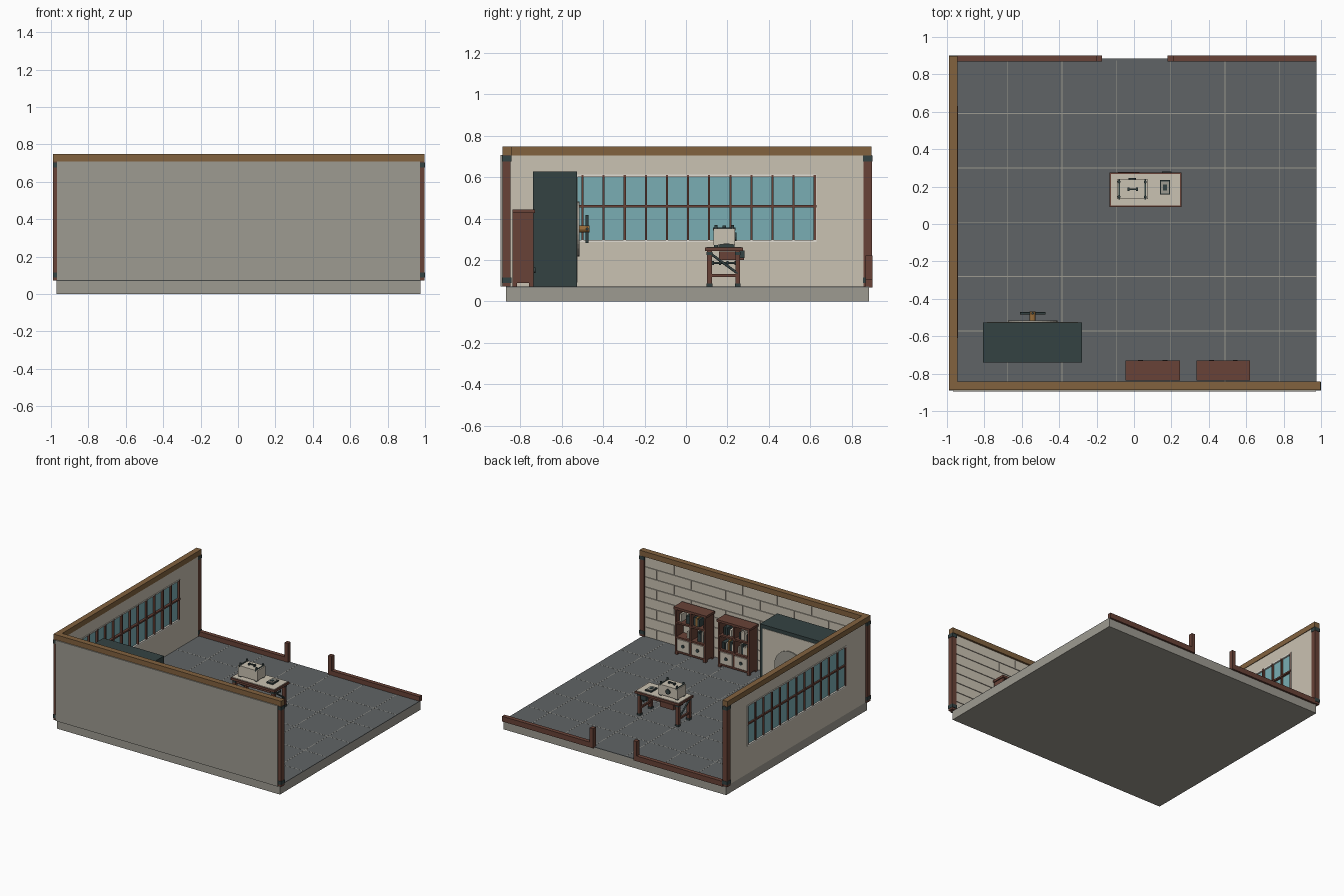
import bpy, bmesh, math, random
from mathutils import Matrix, Vector

if "Cube" in bpy.data.objects:
    bpy.data.objects.remove(bpy.data.objects["Cube"])

random.seed(4)


def material(name, rgb):
    m = bpy.data.materials.new(name)
    lin = [(c / 255 / 12.92) if c < 11 else ((c / 255 + 0.055) / 1.055) ** 2.4 for c in rgb]
    m.diffuse_color = (*lin, 1)
    m.use_nodes = True
    m.node_tree.nodes["Principled BSDF"].inputs["Base Color"].default_value = m.diffuse_color
    return m


CONCRETE = material("concrete grey", (158, 155, 145))
CREAM = material("cream", (202, 194, 178))
SLATE = material("slate floor", (96, 100, 102))
BROWN = material("red brown wood", (104, 66, 55))
OAK = material("oak beam", (130, 98, 63))
IRON = material("dark iron", (52, 66, 66))
GLASS = material("teal glass", (122, 174, 180))
WHITE = material("white trim", (226, 222, 212))
BRASS = material("brass", (150, 108, 58))


def finish(name, bm, mat):
    me = bpy.data.meshes.new(name)
    bm.to_mesh(me)
    bm.free()
    me.materials.append(mat)
    ob = bpy.data.objects.new(name, me)
    bpy.context.collection.objects.link(ob)
    return ob


def boxes(name, mat, *spans):
    """One object made of boxes, each given as x0, x1, y0, y1, z0, z1."""
    bm = bmesh.new()
    for x0, x1, y0, y1, z0, z1 in spans:
        m = Matrix.Translation(((x0 + x1) / 2, (y0 + y1) / 2, (z0 + z1) / 2))
        bmesh.ops.create_cube(bm, size=1, matrix=m @ Matrix.Diagonal((x1 - x0, y1 - y0, z1 - z0, 1)))
    return finish(name, bm, mat)


def rods(name, mat, r, *ends, sides=12):
    """One object made of round rods between pairs of points."""
    bm = bmesh.new()
    for a, b in ends:
        a, b = Vector(a), Vector(b)
        rot = (b - a).to_track_quat('Z', 'Y').to_matrix().to_4x4()
        bmesh.ops.create_cone(bm, cap_ends=True, segments=sides, radius1=r, radius2=r,
                              depth=(b - a).length, matrix=Matrix.Translation((a + b) / 2) @ rot)
    return finish(name, bm, mat)


F = 0.072  # floor height

# Base slab, floor and tile joints
boxes("slab", CONCRETE, (-0.97, 0.975, -0.87, 0.885, 0, F - 0.004))
boxes("floor", SLATE, (-0.97, 0.975, -0.87, 0.885, F - 0.004, F))
joints = [(x - 0.002, x + 0.002, -0.86, 0.875, F - 0.002, F + 0.0006)
          for x in (-0.966 + 0.2905 * i for i in range(1, 7))]
joints += [(-0.95, 0.975, y - 0.002, y + 0.002, F - 0.002, F + 0.0006)
           for y in (-0.862 + 0.2905 * i for i in range(1, 6))]
boxes("floor_joints", CONCRETE, *joints)

# Front wall with running-bond tiles inside
boxes("front_wall", CONCRETE, (-0.967, 0.972, -0.895, -0.858, F, 0.708))
tiles, rows = [], 8
h = (0.705 - F) / rows
for r in range(rows):
    x = -0.95 - (0.15 if r % 2 else 0)
    while x < 0.955:
        a, b = max(x, -0.95), min(x + 0.3, 0.955)
        tiles.append((a + 0.002, b - 0.002, -0.859, -0.852, F + r * h + 0.003, F + (r + 1) * h - 0.003))
        x += 0.3
boxes("wall_tiles", CREAM, *tiles)

# Left wall around the long window
Y0, Y1, Z0, Z1 = -0.61, 0.63, 0.287, 0.612
X0, X1 = -0.975, -0.95
boxes("left_wall", CREAM,
      (X0, X1, -0.86, Y0, F, 0.708), (X0, X1, Y1, 0.87, F, 0.708),
      (X0, X1, Y0, Y1, F, Z0), (X0, X1, Y0, Y1, Z1, 0.708))
boxes("window_glass", GLASS, (-0.965, -0.96, Y0, Y1, Z0, Z1))
t = 0.01
boxes("window_frame", WHITE,
      (X0 - 0.003, X1 + 0.003, Y0, Y1, Z0, Z0 + t), (X0 - 0.003, X1 + 0.003, Y0, Y1, Z1 - t, Z1),
      (X0 - 0.003, X1 + 0.003, Y0, Y0 + t / 2, Z0, Z1), (X0 - 0.003, X1 + 0.003, Y1 - t / 2, Y1, Z0, Z1))
bars = [(X0 - 0.001, X1 + 0.006, y - 0.005, y + 0.005, Z0 + t, Z1 - 0.002)
        for y in (0.622 - 0.102 * i for i in range(13))]
boxes("window_bars", BROWN, *bars, (X0 - 0.002, X1 + 0.008, Y0, Y1, 0.453, 0.465))

# Corner posts with iron collars, and top beams
posts, collars = [], []
for x, y in ((-0.968, -0.867), (-0.968, 0.878), (0.978, -0.867)):
    posts.append((x - 0.02, x + 0.02, y - 0.02, y + 0.02, F, 0.708))
    for z in (0.088, 0.676):
        collars.append((x - 0.022, x + 0.022, y - 0.023, y + 0.023, z, z + 0.028))
boxes("corner_posts", BROWN, *posts)
boxes("post_collars", IRON, *collars)
boxes("front_beam", OAK, (-0.99, 0.997, -0.887, -0.842, 0.706, 0.748))
boxes("left_beam", OAK, (-0.99, -0.945, -0.842, 0.897, 0.706, 0.748))

# Low back sill with a door gap
boxes("back_sill", BROWN, (-0.95, -0.17, 0.868, 0.9, F - 0.005, 0.108), (0.18, 0.975, 0.868, 0.9, F - 0.005, 0.108))
boxes("door_stubs", BROWN, (-0.2, -0.17, 0.868, 0.9, F, 0.222), (0.18, 0.21, 0.868, 0.9, F, 0.222))

# Vault with a round door plate and turning handle
VX, VZ = -0.542, 0.35
boxes("vault_body", IRON, (-0.807, -0.278, -0.74, -0.526, F, 0.628))
boxes("vault_front", CREAM, (-0.785, -0.3, -0.53, -0.523, F + 0.02, 0.6))
rods("vault_door", CONCRETE, 0.132, ((VX, -0.53, VZ), (VX, -0.515, VZ)), sides=32)
rods("vault_hub", BRASS, 0.016, ((VX, -0.52, VZ), (VX, -0.467, VZ)))
rods("vault_handle", IRON, 0.007, ((VX - 0.068, -0.478, VZ), (VX + 0.068, -0.478, VZ)),
     ((VX, -0.478, VZ - 0.068), (VX, -0.478, VZ + 0.068)))


# Two bookcases with open shelves above and drawers below
def bookcase(n, x0, x1):
    yb, yf, top, w = -0.838, -0.736, 0.445, 0.014
    xm = (x0 + x1) / 2
    a, b = x0 + 0.008, x1 - 0.008
    case = [(x0, x1, yb, yf + 0.006, top - 0.018, top), (a, b, yb, yb + 0.01, 0.09, top - 0.01)]
    case += [(x - w / 2, x + w / 2, yb, yf, 0.09, top - 0.01) for x in (a + w / 2, xm, b - w / 2)]
    case += [(a, b, yb, yf, z, z + 0.013) for z in (0.088, 0.2, 0.315)]
    case += [(x, x + 0.022, y, y + 0.022, F, 0.09) for x in (a, b - 0.022) for y in (yb, yf - 0.022)]
    boxes(f"bookcase_{n}", BROWN, *case)
    cells = [(a + w, xm - w / 2), (xm + w / 2, b - w)]
    boxes(f"bookcase_lining_{n}", CREAM, *[(l, r, yb + 0.009, yb + 0.016, 0.2, top - 0.018) for l, r in cells])
    boxes(f"drawers_{n}", CREAM, *[(l + 0.004, r - 0.004, yb + 0.02, yf + 0.002, 0.105, 0.196) for l, r in cells])
    rods(f"drawer_knobs_{n}", IRON, 0.013,
         *[(((l + r) / 2, yf, 0.15), ((l + r) / 2, yf + 0.008, 0.15)) for l, r in cells])
    books = {IRON: [], CREAM: [], BRASS: []}
    for l, r in cells:
        for z in (0.213, 0.328):
            x = l + 0.004
            while x < r - 0.022:
                width = random.uniform(0.012, 0.02)
                if random.random() < 0.75:
                    books[random.choice((IRON, IRON, CREAM, BRASS))].append(
                        (x, x + width, yb + 0.02, yf - 0.02, z, z + random.uniform(0.05, 0.082)))
                x += width + 0.002
    for mat, spans in books.items():
        if spans:
            boxes(f"{mat.name.replace(' ', '_')}_books_{n}", mat, *spans)


bookcase(1, -0.045, 0.245)
bookcase(2, 0.335, 0.62)

# Workbench
bx0, bx1, by0, by1 = -0.13, 0.255, 0.092, 0.275
boxes("bench_top", BROWN, (bx0, bx1, by0, by1, 0.243, 0.26))
boxes("bench_surface", CREAM, (bx0 + 0.008, bx1 - 0.008, by0 + 0.007, by1 - 0.007, 0.258, 0.264))
legs, feet, cuffs = [], [], []
for x in (-0.105, 0.23):
    for y in (0.113, 0.25):
        legs.append((x - 0.012, x + 0.012, y - 0.012, y + 0.012, F, 0.245))
        feet.append((x - 0.014, x + 0.014, y - 0.014, y + 0.014, F, 0.086))
        cuffs.append((x - 0.014, x + 0.014, y - 0.014, y + 0.014, 0.225, 0.238))
boxes("bench_legs", BROWN, *legs)
boxes("bench_feet", IRON, *feet, *cuffs)
boxes("bench_rails", BROWN, *[(x - 0.007, x + 0.007, 0.113, 0.25, 0.118, 0.132) for x in (-0.105, 0.23)],
      (-0.105, 0.23, 0.106, 0.12, 0.222, 0.243), (-0.105, 0.23, 0.243, 0.257, 0.222, 0.243))
rods("bench_braces", IRON, 0.006, *[((x, 0.113, 0.235), (x, 0.25, 0.135)) for x in (-0.112, 0.237)])
boxes("bench_drawer", BROWN, (-0.085, 0.03, 0.16, 0.279, 0.2, 0.242))
boxes("bench_vise", IRON, (0.15, 0.2, 0.255, 0.282, 0.21, 0.246))
rods("hanging_bar", IRON, 0.005, ((0.2, 0.13, 0.185), (0.2, 0.24, 0.185)),
     *[((0.2, y, 0.175), (0.2, y, 0.195)) for y in (0.13, 0.165, 0.2, 0.24)])

# Strongbox on the bench with straps, studs and a grip
boxes("strongbox", CREAM, (-0.092, 0.075, 0.133, 0.237, 0.272, 0.352))
straps, studs = [], []
for x in (-0.08, 0.06):
    straps.append((x - 0.004, x + 0.004, 0.13, 0.24, 0.343, 0.356))
    for y in (0.145, 0.225):
        straps.append((x - 0.01, x + 0.01, y - 0.01, y + 0.01, 0.262, 0.274))
        studs.append(((x, y, 0.35), (x, y, 0.37)))
boxes("strongbox_straps", IRON, *straps)
rods("strongbox_studs", IRON, 0.008, *studs)
boxes("strongbox_grip", IRON, (-0.032, 0.018, 0.181, 0.189, 0.358, 0.366),
      *[(x - 0.006, x + 0.006, 0.176, 0.194, 0.35, 0.366) for x in (-0.03, 0.016)])
rods("strongbox_dial", IRON, 0.02, ((-0.01, 0.235, 0.312), (-0.01, 0.245, 0.312)))

# Small ledger beside the box
boxes("ledger", IRON, (0.138, 0.193, 0.157, 0.235, 0.263, 0.274))
boxes("ledger_cover", CONCRETE, (0.144, 0.187, 0.164, 0.228, 0.273, 0.277))
boxes("ledger_plate", IRON, (0.155, 0.176, 0.18, 0.21, 0.276, 0.279))
